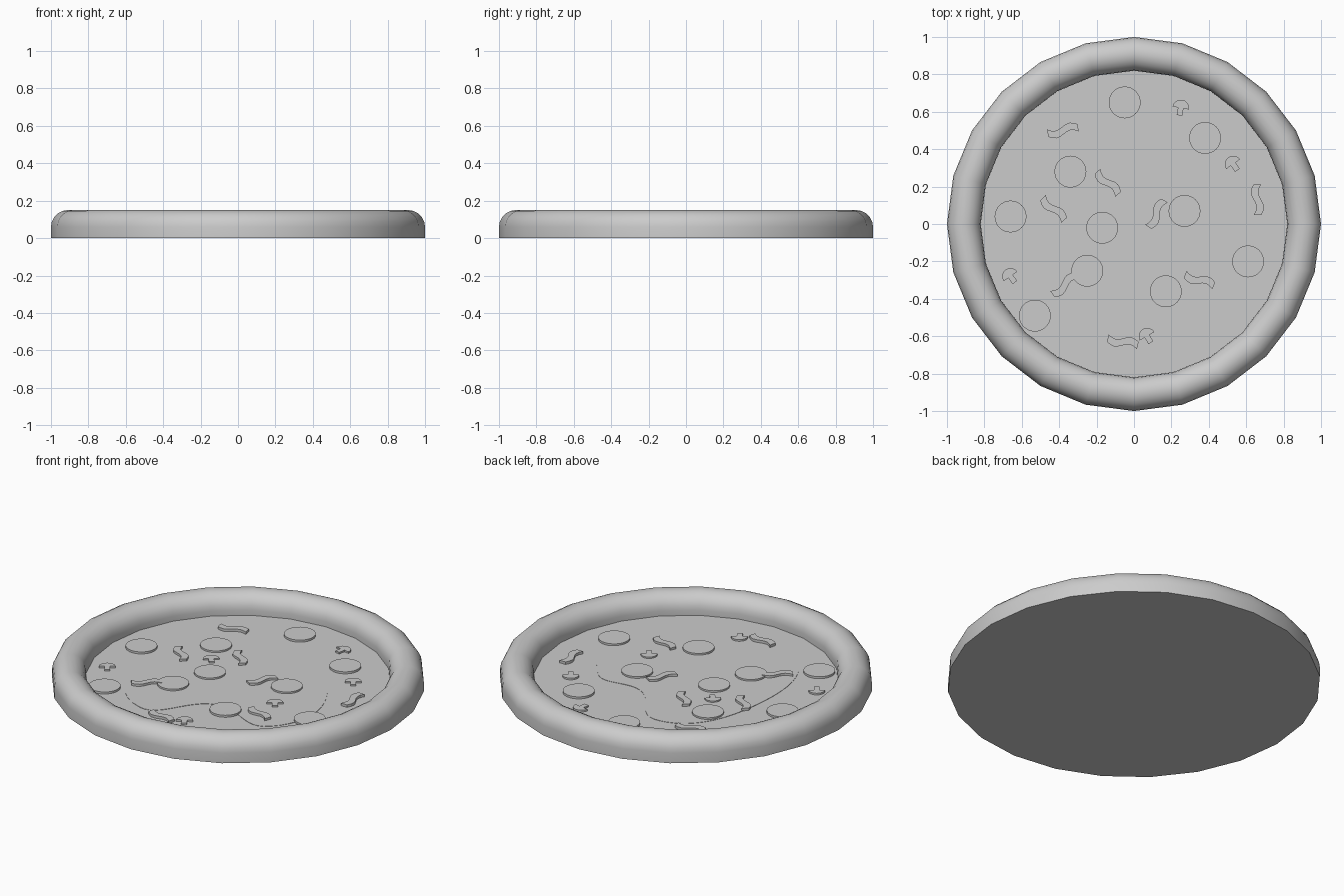
import bpy, bmesh
from math import sin, cos, pi, radians
from mathutils import Matrix

cube = bpy.data.objects.get("Cube")
if cube:
    bpy.data.objects.remove(cube)

grey = bpy.data.materials.new("plain grey")
grey.use_nodes = True
colour = (0.6, 0.6, 0.6, 1)
grey.diffuse_color = colour
grey.node_tree.nodes["Principled BSDF"].inputs["Base Color"].default_value = colour

FLOOR = 0.03


def add_object(name, data):
    obj = bpy.data.objects.new(name, data)
    data.materials.append(grey)
    bpy.context.collection.objects.link(obj)
    return obj


def mesh_object(name, bm):
    bmesh.ops.recalc_face_normals(bm, faces=bm.faces)
    mesh = bpy.data.meshes.new(name)
    bm.to_mesh(mesh)
    bm.free()
    return add_object(name, mesh)


def plate(name, outline, height, x, y, angle=0):
    """Extrude a flat outline upward from the floor and place it."""
    bm = bmesh.new()
    base = bm.faces.new([bm.verts.new((px, py, 0)) for px, py in outline])
    top = bmesh.ops.extrude_face_region(bm, geom=[base], use_keep_orig=True)["geom"]
    for v in top:
        if isinstance(v, bmesh.types.BMVert):
            v.co.z += height
    bm.transform(Matrix.Translation((x, y, FLOOR)) @ Matrix.Rotation(radians(angle), 4, "Z"))
    return mesh_object(name, bm)


# Crust and base: one turned profile with a rounded rim and a sunken floor
arc = [(0.91 + 0.09 * cos(pi * i / 10), 0.06 + 0.09 * sin(pi * i / 10)) for i in range(11)]
profile = [(0, 0), (1, 0)] + arc + [(0.82, FLOOR), (0, FLOOR)]
bm = bmesh.new()
verts = [bm.verts.new((r, 0, z)) for r, z in profile]
edges = [bm.edges.new(pair) for pair in zip(verts, verts[1:])]
bmesh.ops.spin(bm, geom=verts + edges, cent=(0, 0, 0), axis=(0, 0, 1),
               angle=2 * pi, steps=24, use_merge=True)
bmesh.ops.remove_doubles(bm, verts=bm.verts, dist=0.0005)
crust = mesh_object("crust", bm)
bpy.context.view_layer.objects.active = crust
crust.select_set(True)
bpy.ops.object.shade_smooth_by_angle(angle=radians(40))

# Thin melted layer with an irregular edge
curve = bpy.data.curves.new("melted_layer", "CURVE")
curve.dimensions = "2D"
curve.fill_mode = "BOTH"
curve.extrude = 0.002
edge = [(0.42, 0.22), (0.13, 0.25), (-0.18, 0.51), (-0.48, 0.14),
        (-0.23, -0.59), (0.08, -0.33), (0.48, -0.39)]
spline = curve.splines.new("BEZIER")
spline.bezier_points.add(len(edge) - 1)
spline.use_cyclic_u = True
for point, (x, y) in zip(spline.bezier_points, edge):
    point.co = (x, y, 0)
    point.handle_left_type = point.handle_right_type = "AUTO"
add_object("melted_layer", curve).location.z = FLOOR

# Round slices
circle = [(0.085 * cos(2 * pi * i / 32), 0.085 * sin(2 * pi * i / 32)) for i in range(32)]
for x, y in [(-0.05, 0.65), (0.38, 0.46), (-0.34, 0.28), (-0.66, 0.04), (-0.17, -0.02),
             (0.27, 0.07), (0.61, -0.2), (-0.25, -0.25), (0.17, -0.36), (-0.53, -0.49)]:
    plate("round_slice", circle, 0.012, x, y)

# Wavy strips
steps = [i / 8 for i in range(9)]
wave = [((t - 0.5) * 0.165, -0.015 * sin(2 * pi * t)) for t in steps]
strip = [(x, y - 0.02) for x, y in wave] + [(x, y + 0.02) for x, y in reversed(wave)]
for x, y, angle in [(-0.38, 0.5, 10), (-0.14, 0.22, -48), (-0.43, 0.08, -47), (0.12, 0.055, 58),
                    (0.66, 0.13, 90), (-0.37, -0.325, 37), (0.35, -0.3, -22), (-0.06, -0.63, -14)]:
    plate("wavy_strip", strip, 0.015, x, y, angle)

# Mushroom slices: domed cap above a short stem
cap = [(0.045 * cos(pi * i / 8), 0.045 * sin(pi * i / 8)) for i in range(9)]
mushroom = cap + [(-0.015, 0), (-0.015, -0.04), (0.015, -0.04), (0.015, 0)]
for x, y, angle in [(-0.66, -0.28, 35), (-0.26, 0.12, 40), (0.25, 0.62, -10),
                    (0.53, 0.32, 35), (0.07, -0.6, 30), (0.34, -0.14, 35)]:
    plate("mushroom_slice", mushroom, 0.01, x, y, angle)
